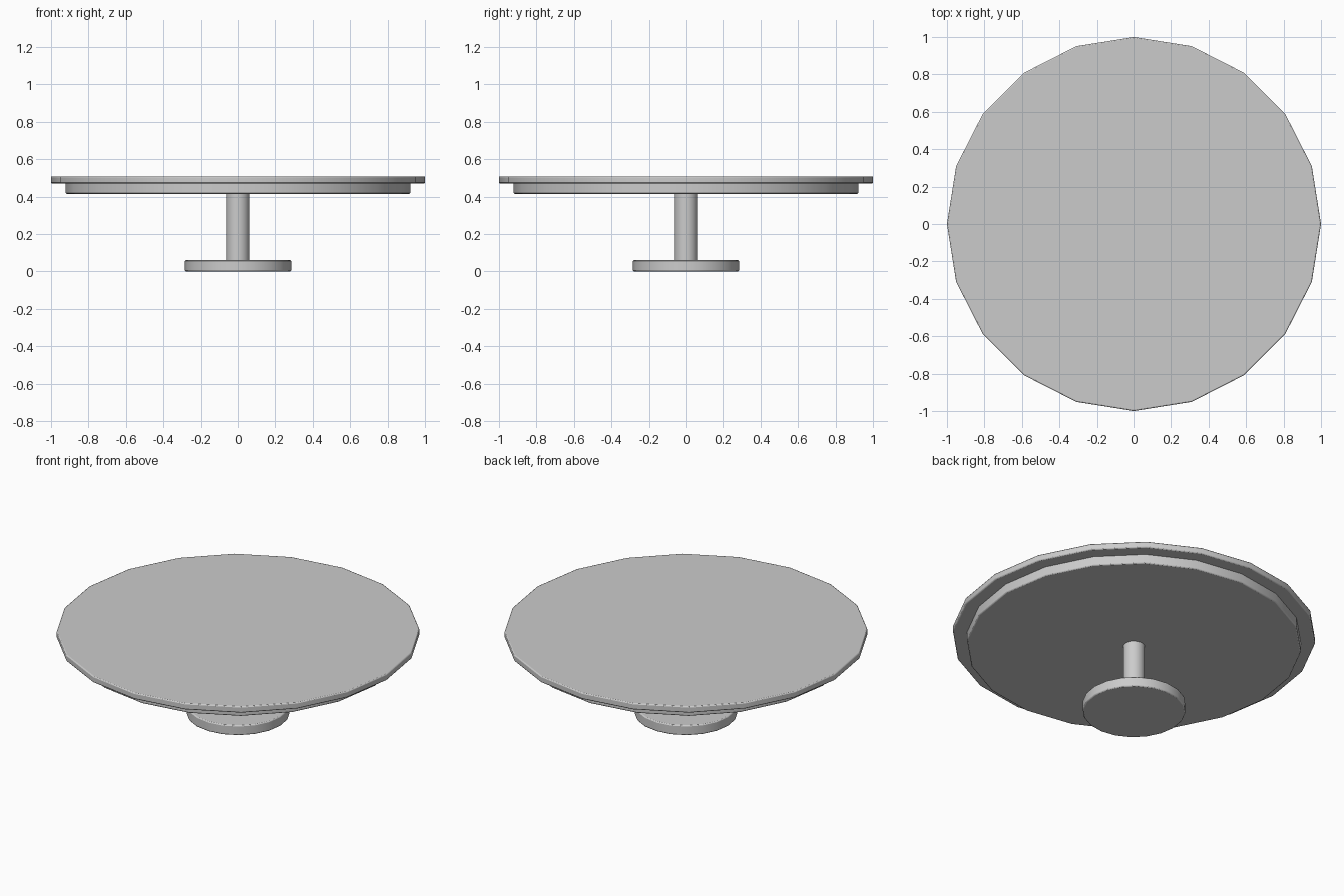
import bpy

if "Cube" in bpy.data.objects:
    bpy.data.objects.remove(bpy.data.objects["Cube"])

SIDES = 20


def disc(name, radius, z0, z1, bevel=0.0):
    """Upright 20-sided cylinder with softened rims."""
    bpy.ops.mesh.primitive_cylinder_add(
        vertices=SIDES, radius=radius, depth=z1 - z0, location=(0, 0, (z0 + z1) / 2))
    ob = bpy.context.object
    ob.name = name
    if bevel:
        mod = ob.modifiers.new("soft_rim", "BEVEL")
        mod.width = bevel
        mod.segments = 2
        mod.limit_method = "ANGLE"
        mod.angle_limit = 0.8
    bpy.ops.object.shade_smooth_by_angle(angle=0.6)
    return ob


# Round foot on the floor
disc("base", 0.285, 0.0, 0.06, 0.006)

# Central column
disc("stem", 0.062, 0.055, 0.42)

# Stepped table top: smaller support plate under a wider slab
disc("under_plate", 0.922, 0.414, 0.475, 0.006)
disc("table_top", 1.0, 0.47, 0.508, 0.006)
